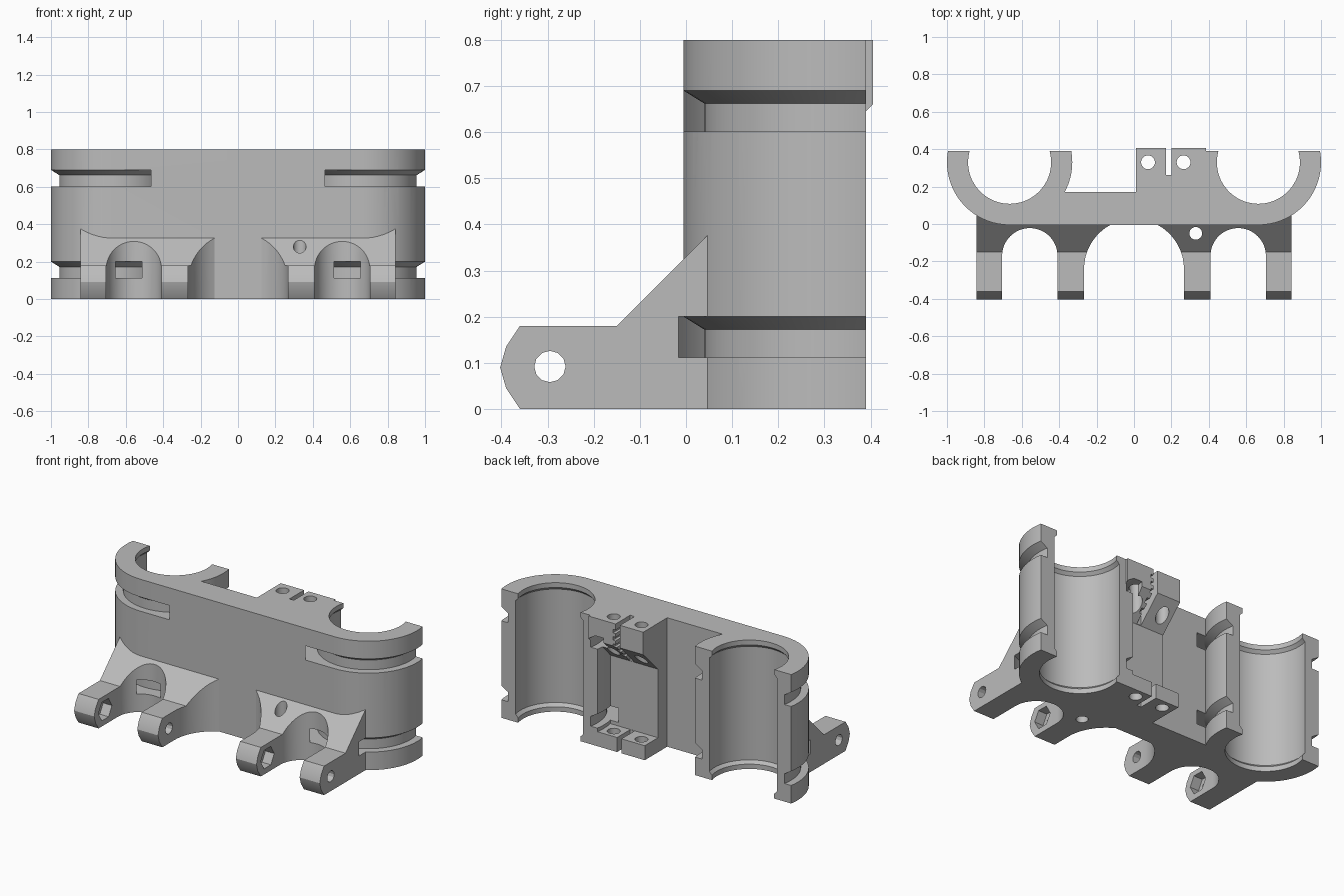
import bpy, bmesh, math

cube = bpy.data.objects.get("Cube")
if cube:
    bpy.data.objects.remove(cube, do_unlink=True)

grey = bpy.data.materials.new("grey_plastic")
grey.use_nodes = True
colour = (0.5, 0.5, 0.5, 1)
grey.diffuse_color = colour
grey.node_tree.nodes["Principled BSDF"].inputs["Base Color"].default_value = colour


def rings_object(name, rings, closed=False):
    """Skin a list of vertex rings; cap the ends, or join last to first."""
    bm = bmesh.new()
    loops = [[bm.verts.new(p) for p in ring] for ring in rings]
    n = len(loops[0])
    pairs = list(zip(loops, loops[1:]))
    if closed:
        pairs.append((loops[-1], loops[0]))
    else:
        bm.faces.new(loops[0])
        bm.faces.new(loops[-1])
    for a, b in pairs:
        for i in range(n):
            j = (i + 1) % n
            bm.faces.new((a[i], a[j], b[j], b[i]))
    bmesh.ops.recalc_face_normals(bm, faces=bm.faces)
    mesh = bpy.data.meshes.new(name)
    bm.to_mesh(mesh)
    bm.free()
    mesh.materials.append(grey)
    obj = bpy.data.objects.new(name, mesh)
    bpy.context.collection.objects.link(obj)
    return obj


def prism(name, axis, outline, lo, hi):
    def place(u, v, w):
        return (w, u, v) if axis == "x" else (u, v, w)
    return rings_object(name, [[place(u, v, w) for u, v in outline] for w in (lo, hi)])


def lathe(name, x, y, profile, closed=False, n=72):
    turn = [2 * math.pi * i / n for i in range(n)]
    return rings_object(name, [[(x + r * math.cos(t), y + r * math.sin(t), z)
                                for t in turn] for r, z in profile], closed)


def box(name, x0, x1, y0, y1, z0, z1):
    return prism(name, "z", [(x0, y0), (x1, y0), (x1, y1), (x0, y1)], z0, z1)


def circle(u, v, r, n):
    return [(u + r * math.cos(2 * math.pi * i / n), v + r * math.sin(2 * math.pi * i / n))
            for i in range(n)]


def arch(x, y, r, n=32):
    """Slot outline open to the front, with a round inner end."""
    curve = [(x + r * math.cos(math.pi * i / n), y + r * math.sin(math.pi * i / n))
             for i in range(n + 1)]
    return curve + [(x - r, -0.6), (x + r, -0.6)]


def combine(target, tool, operation="DIFFERENCE"):
    mod = target.modifiers.new("combine", "BOOLEAN")
    mod.operation = operation
    mod.solver = "EXACT"
    mod.object = tool
    bpy.context.view_layer.update()
    result = bpy.data.meshes.new_from_object(
        target.evaluated_get(bpy.context.evaluated_depsgraph_get()))
    target.modifiers.clear()
    target.data = result
    bpy.data.objects.remove(tool, do_unlink=True)


H = 0.8
CX, CY, R = 0.665, 0.33, 0.335
BACK = 0.39

# Central web joining the two bearing housings
body = box("bearing_carriage", -CX, CX, CY - R, 0.17, 0, H)
for s in (-1, 1):
    combine(body, lathe("housing", s * CX, CY, [(R, 0), (R, H)]), "UNION")
combine(body, box("back_trim", -1.2, 1.2, BACK, 1, -0.1, 1))

# Belt clamp block with an upper and a lower tab
clamp_side = [(0.1, 0), (BACK, 0), (BACK, 0.09), (0.26, 0.09),
              (0.26, 0.515), (0.405, 0.66), (0.405, H), (0.1, H)]
combine(body, prism("belt_clamp", "x", clamp_side, 0.01, 0.385), "UNION")

# Hinge bracket: side profile, then arched gaps between the legs
leg_side = [(0.05, 0), (0.05, 0.38), (-0.15, 0.18), (-0.36, 0.18), (-0.39, 0.135),
            (-0.403, 0.09), (-0.39, 0.045), (-0.36, 0)]
bracket = prism("hinge_bracket", "x", leg_side, -0.843, 0.843)
for x, y, r in ((0, -0.24, 0.267), (-0.557, -0.17, 0.148), (0.557, -0.17, 0.148)):
    combine(bracket, prism("gap", "z", arch(x, y, r), -0.1, 1))
combine(bracket, prism("pivot_hole", "x", circle(-0.295, 0.092, 0.034, 12), -1, 1))

# Hexagonal nut pockets on the inner face of one leg in each pair
for x in (-0.705, 0.409):
    combine(bracket, prism("nut_pocket", "x", circle(-0.295, 0.092, 0.066, 6),
                           x - 0.06, x + 0.05))
combine(body, bracket, "UNION")

# Bearing bores with end lips, and tie grooves around the housings
bore = [(0.222, -0.1), (0.222, 0.03), (0.24, 0.048),
        (0.24, H - 0.048), (0.222, H - 0.03), (0.222, H + 0.1)]
for s in (-1, 1):
    combine(body, lathe("bore", s * CX, CY, bore))
    for z in (0.112, 0.602):
        groove = [(0.29, z), (0.39, z), (0.39, z + 0.088),
                  (0.335, z + 0.088), (0.29, z + 0.06)]
        combine(body, lathe("tie_groove", s * CX, CY, groove, closed=True))

# Screw holes through the clamp tabs and the bracket
for x, y, r in ((0.075, 0.33, 0.037), (0.265, 0.33, 0.037), (0.33, -0.05, 0.034)):
    combine(body, lathe("screw_hole", x, y, [(r, -0.1), (r, 1)], n=24))

# Belt slot with tooth notches along one wall
combine(body, box("belt_slot", 0.17, 0.2, 0.262, 0.5, -0.1, 1))
for i in range(5):
    z = 0.56 + 0.045 * i
    combine(body, box("tooth_notch", 0.19, 0.218, 0.264, 0.5, z, z + 0.022))

# Smooth the round walls, keep edges crisp
bpy.ops.object.select_all(action="DESELECT")
body.select_set(True)
bpy.context.view_layer.objects.active = body
bpy.ops.object.shade_smooth_by_angle(angle=math.radians(25))
